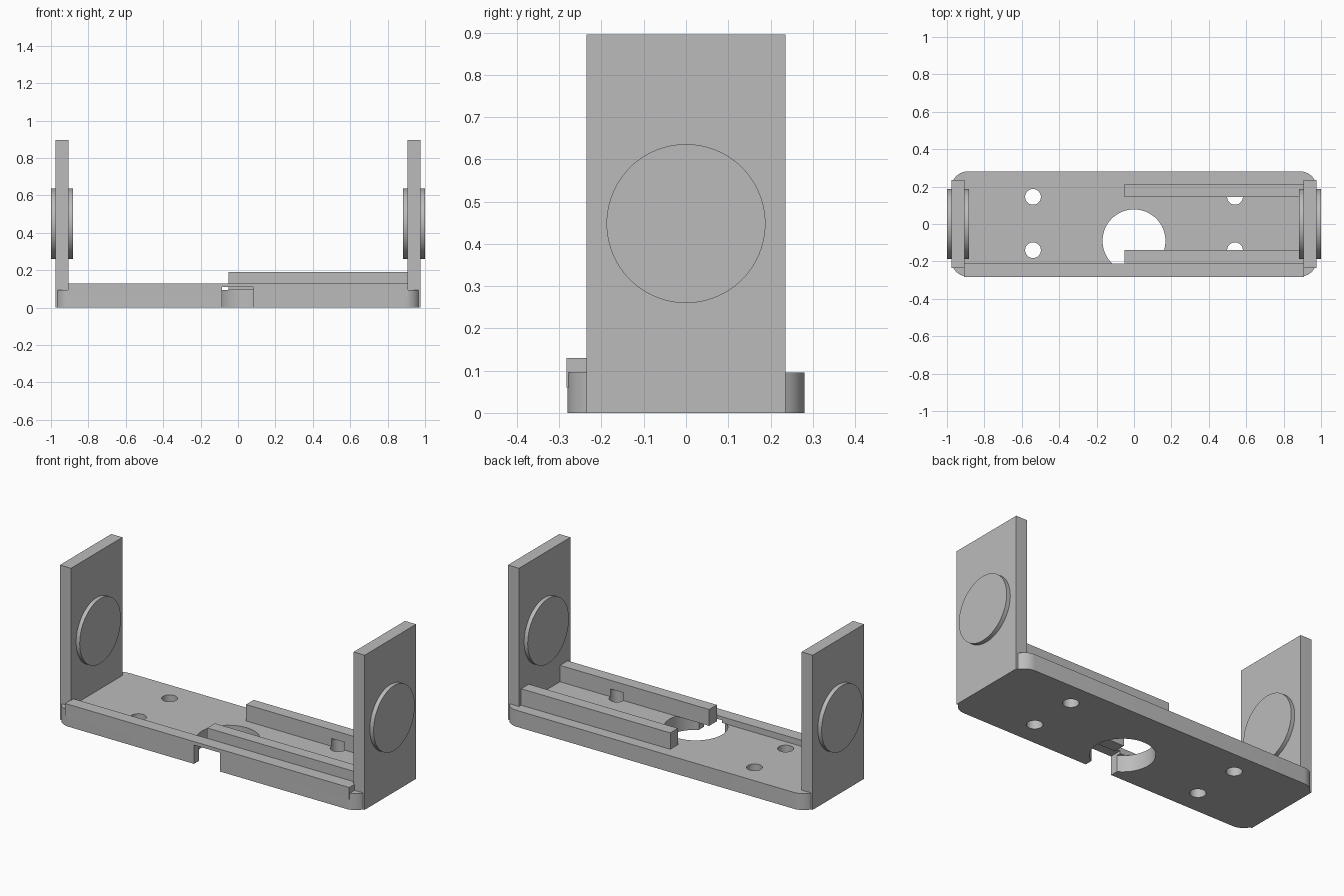
import bpy, bmesh, math
from mathutils import Matrix

if "Cube" in bpy.data.objects:
    bpy.data.objects.remove(bpy.data.objects["Cube"])

grey = bpy.data.materials.new("plain_grey")
grey.diffuse_color = (0.5, 0.5, 0.5, 1)
grey.use_nodes = True
grey.node_tree.nodes["Principled BSDF"].inputs["Base Color"].default_value = grey.diffuse_color


def finish(name, bm):
    bmesh.ops.recalc_face_normals(bm, faces=bm.faces[:])
    me = bpy.data.meshes.new(name)
    bm.to_mesh(me)
    bm.free()
    ob = bpy.data.objects.new(name, me)
    me.materials.append(grey)
    bpy.context.collection.objects.link(ob)
    return ob


def box(name, x, y, z):
    bm = bmesh.new()
    bmesh.ops.create_cube(bm, size=1)
    for v in bm.verts:
        v.co = [(a[0] + a[1]) / 2 + c * (a[1] - a[0]) for c, a in zip(v.co, (x, y, z))]
    return finish(name, bm)


def cylinder(name, r, depth, centre, axis="Z", n=64):
    bm = bmesh.new()
    m = Matrix.Translation(centre)
    if axis == "X":
        m = m @ Matrix.Rotation(math.pi / 2, 4, "Y")
    bmesh.ops.create_cone(bm, cap_ends=True, segments=n, radius1=r, radius2=r, depth=depth, matrix=m)
    return finish(name, bm)


def boolean(target, tool, op):
    mod = target.modifiers.new("bool", "BOOLEAN")
    mod.operation, mod.object, mod.solver = op, tool, "EXACT"
    bpy.context.view_layer.objects.active = target
    bpy.ops.object.modifier_apply(modifier=mod.name)
    bpy.data.objects.remove(tool, do_unlink=True)


def smooth(ob):
    bpy.ops.object.select_all(action="DESELECT")
    ob.select_set(True)
    bpy.context.view_layer.objects.active = ob
    bpy.ops.object.shade_smooth_by_angle(angle=math.radians(30))


# base plate with rounded corners
frame = box("bracket_frame", (-0.975, 0.975), (-0.281, 0.281), (0, 0.095))
bm = bmesh.new()
bm.from_mesh(frame.data)
upright = [e for e in bm.edges if abs(e.verts[0].co.z - e.verts[1].co.z) > 0.05]
bmesh.ops.bevel(bm, geom=upright, offset=0.085, segments=10, profile=0.5, affect="EDGES")
bm.to_mesh(frame.data)
bm.free()

# end walls
for s in (-1, 1):
    boolean(frame, box("end_wall", sorted((s * 0.905, s * 0.976)), (-0.235, 0.235), (0, 0.895)), "UNION")

# front lip and the two raised rails
boolean(frame, box("front_lip", (-0.91, 0.91), (-0.283, -0.21), (0.06, 0.13)), "UNION")
for y in ((-0.21, -0.14), (0.145, 0.215)):
    boolean(frame, box("rail", (-0.05, 0.91), y, (0.05, 0.19)), "UNION")

# round opening, front slot and screw holes
boolean(frame, cylinder("opening_cutter", 0.168, 0.295, (0, -0.09, -0.0525), n=96), "DIFFERENCE")
boolean(frame, box("slot_cutter", (-0.085, 0.083), (-0.4, -0.21), (-0.1, 0.11)), "DIFFERENCE")
for x in (-0.54, 0.54):
    for y in (-0.14, 0.145):
        boolean(frame, cylinder("hole_cutter", 0.042, 0.24, (x, y, 0.02), n=40), "DIFFERENCE")
smooth(frame)

# round pads on both faces of each wall
for s, side in ((-1, "left"), (1, "right")):
    for x0, x1, face in ((0.882, 0.905, "inner"), (0.976, 1.0, "outer")):
        smooth(cylinder(f"{side}_{face}_pad", 0.188, x1 - x0, (s * (x0 + x1) / 2, 0, 0.448), "X", 96))
